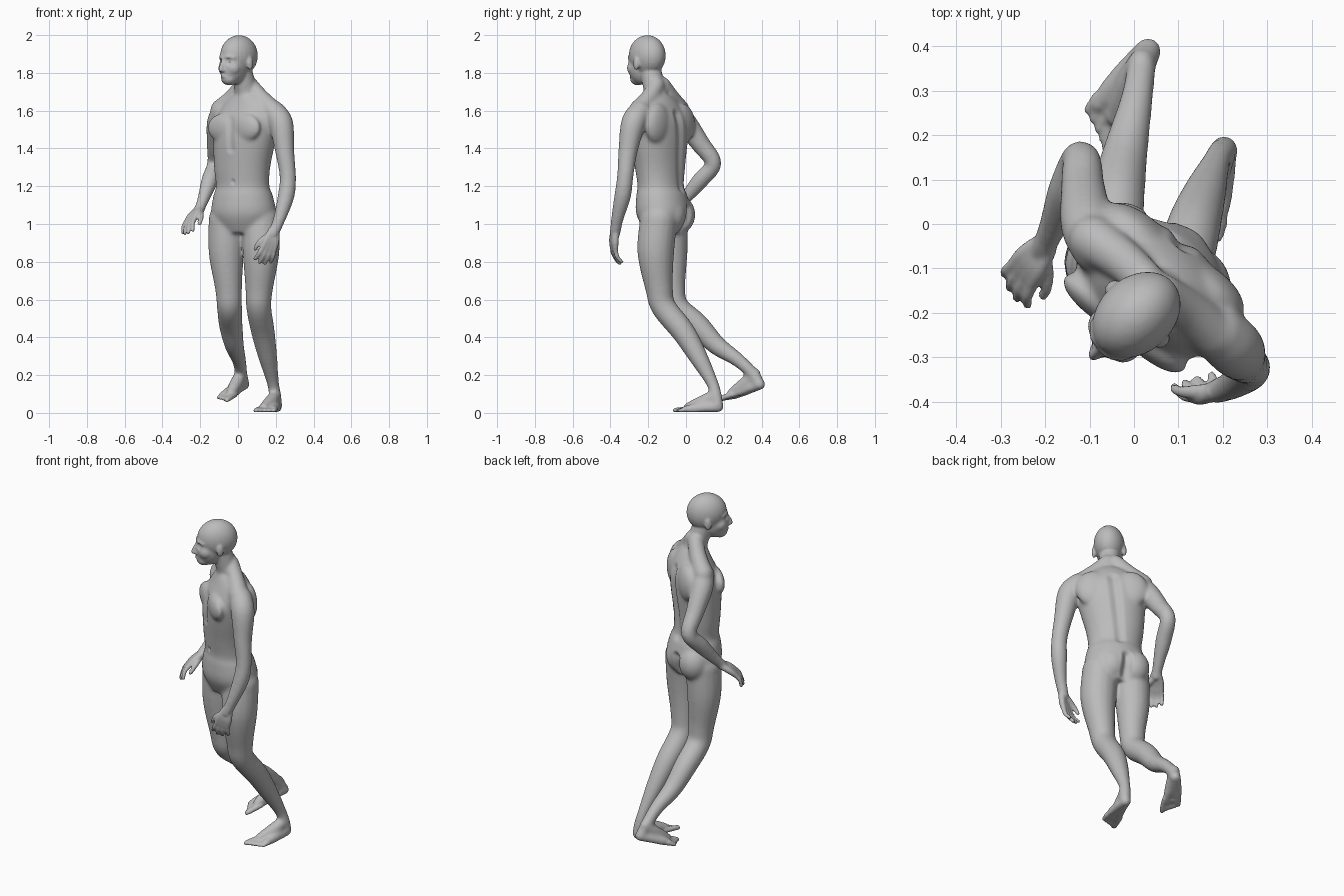
import bpy, bmesh, math
from mathutils import Matrix, Vector

cube = bpy.data.objects.get("Cube")
if cube:
    bpy.data.objects.remove(cube)

skin = bpy.data.materials.new("plain grey")
skin.use_nodes = True
GREY = (0.5, 0.5, 0.5, 1)
skin.diffuse_color = GREY
skin.node_tree.nodes["Principled BSDF"].inputs["Base Color"].default_value = GREY


def frame(x, y, z, turn, pitch=0):
    return (Matrix.Translation((x, y, z)) @ Matrix.Rotation(math.radians(turn), 4, 'Z')
            @ Matrix.Rotation(math.radians(pitch), 4, 'X'))


def blob(bm, centre, radii, place=Matrix()):
    m = place @ Matrix.Translation(centre) @ Matrix.Diagonal((*radii, 1))
    bmesh.ops.create_uvsphere(bm, u_segments=24, v_segments=16, radius=1, matrix=m)


def loft(bm, rings):
    loops = [[bm.verts.new(p) for p in ring] for ring in rings]
    n = len(loops[0])
    for a, b in zip(loops, loops[1:]):
        for i in range(n):
            bm.faces.new((a[i], a[(i + 1) % n], b[(i + 1) % n], b[i]))
    bm.faces.new(loops[0][::-1])
    bm.faces.new(loops[-1])


def spline(points, steps=5):
    """Smooth path through tuples of any length."""
    pts = [Vector(p) for p in points]
    pts = [pts[0]] + pts + [pts[-1]]
    out = []
    for a, b, c, d in zip(pts, pts[1:], pts[2:], pts[3:]):
        for k in range(steps):
            t = k / steps
            out.append(b + (c - a) * (t / 2) + (a * 2 - b * 5 + c * 4 - d) * (t * t / 2)
                       + (b * 3 - a - c * 3 + d) * (t ** 3 / 2))
    return out + [pts[-1]]


def tube(bm, points, place=Matrix()):
    """Round limb with rounded ends; each point is x, y, z, radius."""
    path = [(place @ p.to_3d(), p.w) for p in spline(points)]
    rings, old, q = [], None, None
    for i, (p, r) in enumerate(path):
        t = (path[min(i + 1, len(path) - 1)][0] - path[max(i - 1, 0)][0]).normalized()
        q = t.to_track_quat('Z', 'Y') if old is None else old.rotation_difference(t) @ q
        old = t
        rings.append([p + q @ Vector((r * math.cos(k * math.tau / 16), r * math.sin(k * math.tau / 16), 0))
                      for k in range(16)])
    loft(bm, rings)
    for p, r in (path[0], path[-1]):
        blob(bm, p, (r, r, r))


body = bmesh.new()

# Torso: height, centre, half width, half depth, turn
sections = [(.95, .03, -.12, .12, .09, -18), (1.05, .03, -.12, .174, .138, -20),
            (1.15, .027, -.128, .162, .13, -23), (1.2, .025, -.134, .147, .116, -26),
            (1.3, .022, -.138, .158, .122, -32), (1.45, .035, -.145, .182, .135, -38),
            (1.55, .047, -.145, .192, .127, -39), (1.63, .055, -.15, .155, .095, -39),
            (1.68, .05, -.155, .095, .068, -40)]
rings = []
for z, cx, cy, w, d, turn in spline(sections):
    m = frame(cx, cy, z, turn)
    rings.append([m @ Vector((w * math.cos(k * math.tau / 40), d * math.sin(k * math.tau / 40), 0))
                  for k in range(40)])
loft(body, rings)
chest = frame(.04, -.145, 0, -38)
for s in (-1, 1):
    blob(body, (.075 * s, -.1, 1.51), (.1, .036, .075), chest)
    blob(body, (.1 * s, .075, 1.53), (.1, .05, .11), chest)
    tube(body, [(.025 * s, .005, 1.735, .045), (.09 * s, .01, 1.67, .048), (.17 * s, .005, 1.605, .056)],
         chest)
blob(body, (-.03, -.035, 1.05), (.085, .085, .1))
blob(body, (.09, -.085, 1.05), (.085, .085, .1))

# Arms
tube(body, [(.19, -.245, 1.59, .063), (.228, -.28, 1.53, .066), (.248, -.308, 1.38, .051),
            (.264, -.322, 1.25, .044), (.255, -.335, 1.15, .045), (.22, -.363, 1.03, .034),
            (.188, -.376, .95, .027)])
tube(body, [(-.08, -.05, 1.59, .063), (-.105, 0, 1.53, .062), (-.115, .08, 1.42, .051),
            (-.12, .145, 1.32, .044), (-.15, .075, 1.23, .045), (-.18, 0, 1.14, .034),
            (-.205, -.055, 1.075, .027)])

# Legs
tube(body, [(.12, -.145, 1.02, .1), (.122, -.16, .85, .098), (.112, -.142, .66, .074),
            (.11, -.118, .56, .067), (.132, -.015, .43, .063), (.157, .063, .3, .051),
            (.185, .138, .16, .033), (.197, .158, .09, .033), (.204, .167, .04, .031)])
tube(body, [(-.055, -.09, 1.02, .1), (-.062, -.085, .85, .094), (-.05, -.075, .66, .072),
            (-.045, -.05, .56, .067), (-.038, .06, .465, .063), (-.02, .16, .36, .052),
            (.005, .275, .28, .038), (.018, .355, .205, .033), (.03, .385, .155, .031)])


# Feet: heel at the origin, toes towards -y, sole on z = 0
def foot(side, place):
    bm = bmesh.new()
    s = side
    tube(bm, [(0, -.045, .095, .03), (-.005 * s, -.115, .06, .036), (-.016 * s, -.2, .028, .026)])
    tube(bm, [(0, -.032, .032, .031), (.02 * s, -.125, .026, .03), (.032 * s, -.2, .018, .02)])
    tube(bm, [(0, -.05, .032, .03), (-.022 * s, -.205, .021, .022)])
    for i in range(5):
        r = .0155 if i == 0 else .0115
        x = s * (-.036 + .0205 * i)
        tube(bm, [(x * .9, -.19, .019, .016), (x, -.24 + .008 * i, .017, r),
                  (x, -.278 + .013 * i, .012, r)])
    for v in bm.verts:
        v.co.z = max(v.co.z, .004)
        v.co = place @ v.co
    mesh = bpy.data.meshes.new("foot_part")
    bm.to_mesh(mesh)
    body.from_mesh(mesh)
    bm.free()
    bpy.data.meshes.remove(mesh)


foot(1, frame(.212, .2, 0, -17))
foot(-1, frame(.052, .424, .128, -31, 15))


# Hands: wrist at the origin, fingers towards -z, palm towards +y
def hand(side, wrist, reach, palm):
    z = -Vector(reach).normalized()
    x = Vector(palm).cross(z).normalized()
    m = Matrix.Translation(wrist) @ Matrix((x, z.cross(x), z)).transposed().to_4x4()
    for i in range(4):
        u = side * (-.031 + .021 * i)
        length = (.08, .09, .085, .068)[i]
        tube(body, [(u * .4, 0, .01, .019), (u * .85, -.004, -.045, .018), (u, 0, -.088, .0145)], m)
        tube(body, [(u, 0, -.088, .0135), (u * 1.25, .008, -.088 - length * .5, .0115),
                    (u * 1.4, .032, -.085 - length * .95, .0105)], m)
    tube(body, [(-.012 * side, .004, -.015, .019), (-.044 * side, .014, -.055, .015),
                (-.058 * side, .022, -.085, .0125), (-.06 * side, .03, -.112, .0105)], m)


hand(1, (.188, -.376, .955), (-.3, -.06, -.95), (-.3, .95, 0))
hand(-1, (-.205, -.055, 1.075), (-.48, -.62, -.55), (.5, .2, -.8))

# Neck and head
head = frame(.002, -.208, 0, -47)
tube(body, [(.06, -.145, 1.6, .075), (.042, -.165, 1.71, .06), (.015, -.19, 1.82, .057)])
blob(body, (0, .005, 1.892), (.085, .112, .109), head)
blob(body, (0, -.038, 1.835), (.069, .078, .098), head)
blob(body, (0, -.068, 1.77), (.042, .042, .036), head)
tube(body, [(0, -.106, 1.868, .009), (0, -.121, 1.838, .011), (0, -.128, 1.817, .013)], head)
tube(body, [(-.02, -.1, 1.784, .008), (0, -.108, 1.785, .011), (.02, -.1, 1.784, .008)], head)
for s in (-1, 1):
    blob(body, (.011 * s, -.114, 1.812), (.01, .013, .009), head)
    blob(body, (.034 * s, -.06, 1.825), (.036, .042, .04), head)
    blob(body, (.084 * s, .008, 1.85), (.012, .02, .036), head)
    tube(body, [(.008 * s, -.102, 1.88, .011), (.028 * s, -.098, 1.886, .011),
                (.05 * s, -.08, 1.88, .01)], head)

# Fuse the parts into one skin
mesh = bpy.data.meshes.new("body")
body.to_mesh(mesh)
body.free()
figure = bpy.data.objects.new("body", mesh)
bpy.context.collection.objects.link(figure)
bpy.context.view_layer.objects.active = figure
figure.select_set(True)
fuse = figure.modifiers.new("fuse", 'REMESH')
fuse.mode = 'VOXEL'
fuse.voxel_size = .0065
fuse.use_smooth_shade = True
bpy.ops.object.modifier_apply(modifier="fuse")

# Soften the broad forms, keeping face, hands and toes crisp
crisp = [((0, -.24, 1.84), .12), ((.15, -.38, .87), .12), ((-.26, -.13, 1.01), .12),
         ((.15, -.03, 0), .1), ((-.06, .23, .06), .1)]
group = figure.vertex_groups.new(name="broad_forms")
for v in figure.data.vertices:
    gap = min((v.co - Vector(c)).length - r for c, r in crisp)
    if gap > 0:
        group.add([v.index], min(1, gap / .03), 'REPLACE')
for name, count, mask in (("soften", 30, "broad_forms"), ("polish", 4, "")):
    mod = figure.modifiers.new(name, 'SMOOTH')
    mod.iterations = count
    mod.vertex_group = mask
    bpy.ops.object.modifier_apply(modifier=name)

# Grooves: start, end, radius, depth
grooves = [((.115, -.04, 1.58), (.08, -.015, 1.2), .045, .014),
           ((-.045, -.25, 1.55), (-.035, -.25, 1.4), .035, .008),
           ((.06, .02, 1.08), (.05, -.01, .96), .04, .025),
           ((-.03, -.245, 1.22), (-.03, -.245, 1.225), .018, .01),
           (head @ Vector((-.02, -.11, 1.785)), head @ Vector((.02, -.11, 1.785)), .009, .004)]
for s in (-1, 1):
    eye = head @ Vector((.03 * s, -.1, 1.858))
    grooves.append((eye, eye + Vector((0, 0, .002)), .024, .01))
for a, b, radius, depth in grooves:
    a, b = Vector(a), Vector(b)
    ab = b - a
    normals = [v.normal.copy() for v in figure.data.vertices]
    for v, n in zip(figure.data.vertices, normals):
        t = min(1, max(0, (v.co - a).dot(ab) / ab.length_squared))
        near = 1 - (v.co - a - ab * t).length / radius
        if near > 0:
            v.co -= n * depth * near * near * (3 - 2 * near)
    figure.data.update()
figure.data.materials.clear()
figure.data.materials.append(skin)

# Eyes
for s, name in ((1, "left_eye"), (-1, "right_eye")):
    bm = bmesh.new()
    blob(bm, (.03 * s, -.081, 1.858), (.015, .014, .01), head)
    me = bpy.data.meshes.new(name)
    bm.to_mesh(me)
    bm.free()
    me.materials.append(skin)
    me.shade_smooth()
    bpy.context.collection.objects.link(bpy.data.objects.new(name, me))
